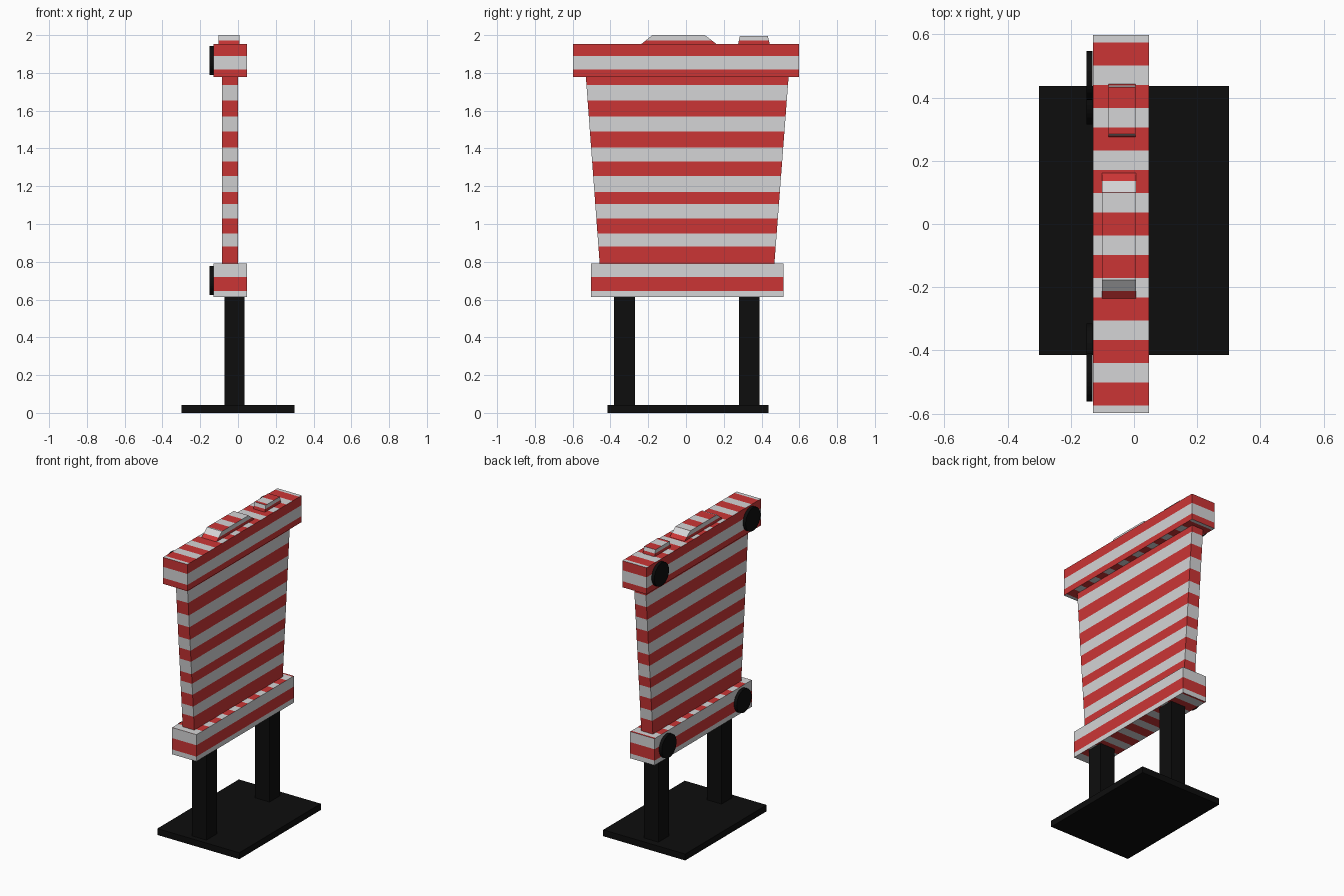
import bpy, bmesh, math
from mathutils import Matrix

if "Cube" in bpy.data.objects:
    bpy.data.objects.remove(bpy.data.objects["Cube"])


def material(name, rgb):
    m = bpy.data.materials.new(name)
    m.diffuse_color = (*rgb, 1)
    m.use_nodes = True
    m.node_tree.nodes["Principled BSDF"].inputs["Base Color"].default_value = m.diffuse_color
    return m


RED = material("red", (0.60, 0.036, 0.036))
WHITE = material("off_white", (0.66, 0.66, 0.67))
BLACK = material("black", (0.004, 0.004, 0.004))

# stripe borders: by height on the sides, by length on level faces
Z_CUTS = [0.645, 0.72, 0.79, 0.88, 0.95, 1.03, 1.105, 1.17, 1.255, 1.33,
          1.405, 1.49, 1.57, 1.655, 1.735, 1.817, 1.89, 1.972]
Y_CUTS = [c * 0.1345 + s * 0.036 for c in range(-4, 5) for s in (-1, 1)]


def finish(name, bm, mats):
    bmesh.ops.recalc_face_normals(bm, faces=bm.faces[:])
    me = bpy.data.meshes.new(name)
    for m in mats:
        me.materials.append(m)
    bm.to_mesh(me)
    bm.free()
    ob = bpy.data.objects.new(name, me)
    bpy.context.collection.objects.link(ob)
    return ob


def paint_stripes(bm):
    bmesh.ops.recalc_face_normals(bm, faces=bm.faces[:])
    bm.normal_update()
    for z in Z_CUTS:
        bmesh.ops.bisect_plane(bm, geom=bm.verts[:] + bm.edges[:] + bm.faces[:],
                               plane_co=(0, 0, z), plane_no=(0, 0, 1))
    for y in Y_CUTS:
        bm.normal_update()
        faces = [f for f in bm.faces if abs(f.normal.z) > 0.9]
        edges = list({e for f in faces for e in f.edges})
        verts = list({v for f in faces for v in f.verts})
        bmesh.ops.bisect_plane(bm, geom=verts + edges + faces,
                               plane_co=(0, y, 0), plane_no=(0, 1, 0))
    bm.normal_update()
    for f in bm.faces:
        c = f.calc_center_median()
        if abs(f.normal.z) > 0.9:
            ys = [v.co.y for v in f.verts]
            mid = (min(ys) + max(ys)) / 2
            red = sum(mid > k for k in Y_CUTS) % 2 == 1
        else:
            zs = [v.co.z for v in f.verts]
            mid = (min(zs) + max(zs)) / 2
            red = sum(mid > k for k in Z_CUTS) % 2 == 1
        f.material_index = 0 if red else 1


def slab(name, x, bottom, top, z, striped=True):
    """Trapezoid in the y-z plane, extruded along x."""
    bm = bmesh.new()
    prof = [(bottom[0], z[0]), (bottom[1], z[0]), (top[1], z[1]), (top[0], z[1])]
    face = bm.faces.new([bm.verts.new((x[0], a, b)) for a, b in prof])
    ext = bmesh.ops.extrude_face_region(bm, geom=[face])["geom"]
    bmesh.ops.translate(bm, vec=(x[1] - x[0], 0, 0),
                        verts=[v for v in ext if isinstance(v, bmesh.types.BMVert)])
    if striped:
        paint_stripes(bm)
    return finish(name, bm, [RED, WHITE] if striped else [BLACK])


# stand
slab("base_plate", (-0.30, 0.30), (-0.415, 0.437), (-0.415, 0.437), (0, 0.042), False)
for name, y in (("left_post", (-0.38, -0.27)), ("right_post", (0.28, 0.39))):
    slab(name, (-0.072, 0.035), y, y, (0.042, 0.613), False)

# striped barrier board with its two rails
slab("lower_rail", (-0.13, 0.048), (-0.503, 0.515), (-0.503, 0.515), (0.613, 0.79))
slab("board", (-0.085, 0.0), (-0.457, 0.468), (-0.53, 0.543), (0.79, 1.777))
slab("upper_rail", (-0.13, 0.048), (-0.598, 0.598), (-0.598, 0.598), (1.777, 1.953))

# raised blocks on top
slab("large_top_block", (-0.102, 0.007), (-0.236, 0.161), (-0.178, 0.1), (1.953, 2.0))
slab("small_top_block", (-0.08, 0.004), (0.276, 0.443), (0.285, 0.433), (1.953, 1.996))

# round lamps on the back of the rails
for name, y, z in (("upper_lamp_a", 0.47, 1.866), ("upper_lamp_b", -0.485, 1.866),
                   ("lower_lamp_a", 0.392, 0.70), ("lower_lamp_b", -0.392, 0.70)):
    bm = bmesh.new()
    bmesh.ops.create_cone(bm, cap_ends=True, segments=32, radius1=0.077, radius2=0.077,
                          depth=0.02, matrix=Matrix.Translation((-0.141, y, z))
                          @ Matrix.Rotation(math.pi / 2, 4, 'Y'))
    finish(name, bm, [BLACK])
